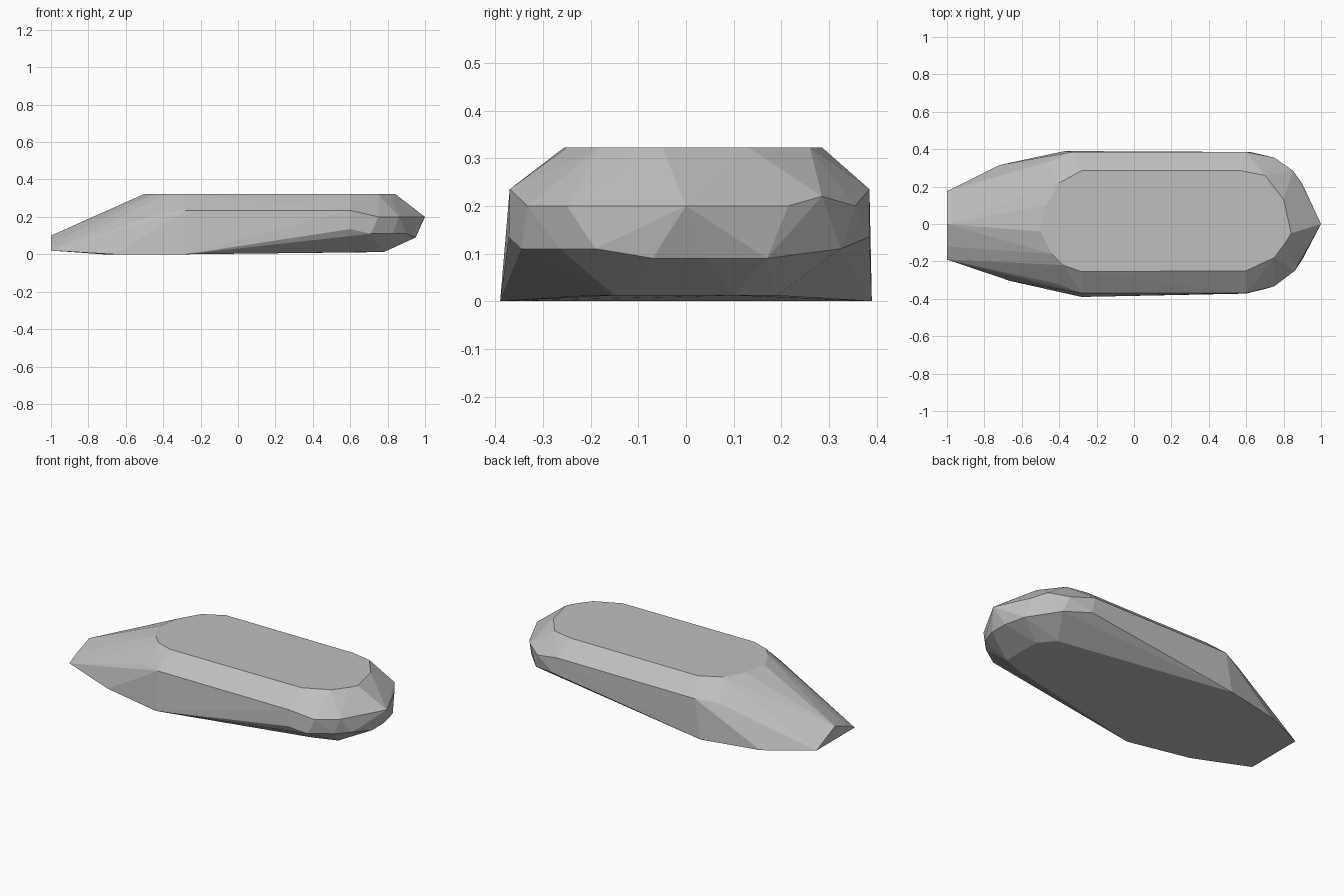
import bpy
import bmesh
from math import radians

cube = bpy.data.objects.get("Cube")
if cube:
    bpy.data.objects.remove(cube, do_unlink=True)


def make_material(name, value):
    """One plain grey material for the viewport and for rendering."""
    material = bpy.data.materials.new(name)
    material.use_nodes = True
    colour = (value, value, value, 1.0)
    material.diffuse_color = colour
    shader = material.node_tree.nodes["Principled BSDF"]
    shader.inputs["Base Color"].default_value = colour
    shader.inputs["Roughness"].default_value = 0.9
    return material


def level(height, outline):
    """Lift a flat outline to one height."""
    return [(x, y, height) for x, y in outline]


def faceted_stone(name, points, material):
    """Wrap the corner points in a convex shell with flat facets."""
    bm = bmesh.new()
    for point in points:
        bm.verts.new(point)
    hull = bmesh.ops.convex_hull(bm, input=bm.verts)
    spare = {item for key in ("geom_interior", "geom_unused")
             for item in hull[key] if isinstance(item, bmesh.types.BMVert)}
    bmesh.ops.delete(bm, geom=list(spare), context="VERTS")

    # Merge triangles that lie in one plane
    bmesh.ops.dissolve_limit(bm, angle_limit=radians(0.5),
                             verts=bm.verts, edges=bm.edges)
    bmesh.ops.recalc_face_normals(bm, faces=bm.faces)
    for face in bm.faces:
        face.smooth = False

    mesh = bpy.data.meshes.new(name)
    bm.to_mesh(mesh)
    bm.free()
    mesh.materials.append(material)
    stone = bpy.data.objects.new(name, mesh)
    bpy.context.collection.objects.link(stone)
    return stone


# Flat table on top
top_table = level(0.323, [
    (-0.28, -0.255), (0.6, -0.25), (0.75, -0.18), (0.81, -0.1), (0.84, -0.05),
    (0.8, 0.13), (0.7, 0.26), (0.57, 0.285), (-0.28, 0.285), (-0.4, 0.22),
    (-0.47, 0.1), (-0.5, -0.04), (-0.44, -0.16), (-0.38, -0.22)])

# Upper girdle, where the bevel meets the sides
upper_girdle = level(0.235, [
    (-0.28, -0.37), (0.6, -0.37), (0.6, 0.385), (-0.33, 0.385)])
upper_girdle += level(0.22, [(-0.41, -0.32), (-0.46, 0.33), (0.85, 0.285)])
upper_girdle += level(0.2, [
    (0.75, -0.333), (0.86, -0.25), (1, 0), (0.9, 0.215), (0.75, 0.355)])

# Lower girdle around the rounded end
lower_girdle = level(0.135, [(0.6, -0.372), (0.62, 0.385)])
lower_girdle += level(0.11, [
    (0.71, -0.345), (0.83, -0.265), (0.9, -0.19), (0.78, 0.325)])
lower_girdle += level(0.09, [(0.95, -0.07), (0.95, 0.04), (0.92, 0.17)])

# Underside and the tapered tail
underside = level(0, [
    (-0.28, -0.39), (-0.66, -0.305), (-0.72, 0.315), (-0.37, 0.39)])
underside += level(0.012, [
    (0.64, -0.2), (0.78, -0.15), (0.78, 0.1), (0.7, 0.19)])
tail = [(-1, -0.19, 0.02), (-1, 0.175, 0.02),
        (-1, -0.12, 0.056), (-1, 0, 0.1)]

faceted_stone("stone",
              top_table + upper_girdle + lower_girdle + underside + tail,
              make_material("stone grey", 0.52))
